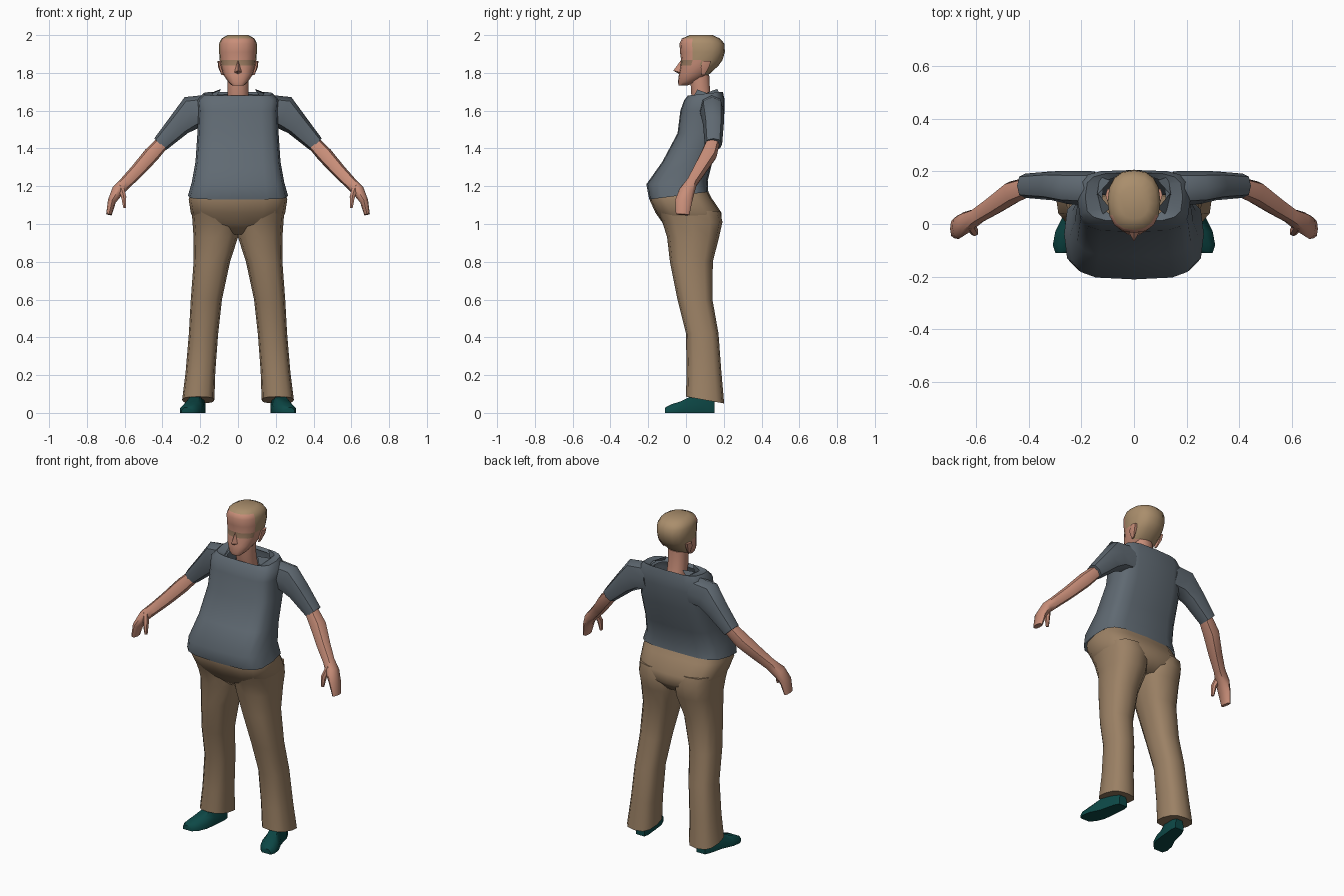
import bpy, bmesh, math
from mathutils import Vector

if "Cube" in bpy.data.objects:
    bpy.data.objects.remove(bpy.data.objects["Cube"])


def material(name, rgb):
    m = bpy.data.materials.new(name)
    m.diffuse_color = (*rgb, 1)
    m.use_nodes = True
    m.node_tree.nodes["Principled BSDF"].inputs["Base Color"].default_value = m.diffuse_color
    return m


SHIRT = material("slate_cloth", (0.115, 0.142, 0.168))
PANTS = material("tan_cloth", (0.33, 0.22, 0.13))
SKIN = material("skin", (0.58, 0.27, 0.19))
HAIR = material("sandy_hair", (0.40, 0.27, 0.15))
EYES = material("eye_shade", (0.33, 0.20, 0.12))
SHOE = material("dark_teal", (0.004, 0.065, 0.062))


def superellipse(n, p):
    for i in range(n):
        t = 2 * math.pi * (i + 0.0) / n
        c, s = math.cos(t), math.sin(t)
        yield (math.copysign(abs(c) ** p, c) if abs(c) > 1e-6 else 0,
               math.copysign(abs(s) ** p, s) if abs(s) > 1e-6 else 0)


def level_ring(z, x0, x1, y0, y1, shear=0, n=12, p=0.7):
    """Horizontal ring fitted in a box; shear tilts it towards the back."""
    cx, cy = (x0 + x1) / 2, (y0 + y1) / 2
    return [Vector((cx + (x1 - x0) / 2 * a, cy + (y1 - y0) / 2 * b, z + shear * b))
            for a, b in superellipse(n, p)]


def tube_rings(path, n=8, p=0.85):
    """Rings square to a path of (x, y, z, radius in y, other radius)."""
    pts = [Vector(q[:3]) for q in path]
    rings = []
    for i, q in enumerate(path):
        t = (pts[min(i + 1, len(pts) - 1)] - pts[max(i - 1, 0)]).normalized()
        u = Vector((0, 1, 0))
        u = (u - t * u.dot(t)).normalized()
        v = t.cross(u)
        rings.append([pts[i] + u * a * q[3] + v * b * q[4] for a, b in superellipse(n, p)])
    return rings


def finish(name, bm, mats, mirror=False, angle=50):
    me = bpy.data.meshes.new(name)
    bm.to_mesh(me)
    bm.free()
    ob = bpy.data.objects.new(name, me)
    bpy.context.collection.objects.link(ob)
    for m in mats:
        me.materials.append(m)
    bpy.ops.object.select_all(action='DESELECT')
    ob.select_set(True)
    bpy.context.view_layer.objects.active = ob
    bpy.ops.object.shade_smooth_by_angle(angle=math.radians(angle))
    if mirror:
        ob.modifiers.new("mirror", 'MIRROR')
    return ob


def loft(name, rings, mats, caps=(True, True), mirror=False, rule=None, angle=50):
    bm = bmesh.new()
    vs = [[bm.verts.new(c) for c in r] for r in rings]
    n = len(rings[0])
    for a, b in zip(vs, vs[1:]):
        for i in range(n):
            bm.faces.new((a[i], a[(i + 1) % n], b[(i + 1) % n], b[i]))
    if caps[0]:
        bm.faces.new(vs[0][::-1])
    if caps[1]:
        bm.faces.new(vs[-1])
    bmesh.ops.recalc_face_normals(bm, faces=bm.faces)
    if rule:
        for f in bm.faces:
            f.material_index = rule(f.calc_center_median())
    return finish(name, bm, mats, mirror, angle)


# Shirt body with a round belly, flared hem and open neckline
shirt = [(1.15, .265, -.195, .118, .02), (1.22, .245, -.21, .115, .01),
         (1.33, .225, -.125, .14, 0), (1.48, .215, -.045, .188, 0),
         (1.60, .21, -.03, .205, 0), (1.655, .215, -.01, .205, 0),
         (1.69, .185, .01, .195, .01), (1.675, .12, .03, .18, .01)]
loft("shirt_body", [level_ring(z, -w, w, f, b, s, 16, .55) for z, w, f, b, s in shirt],
     [SHIRT], caps=(False, False))

# Sleeves
loft("sleeves", tube_rings([(.15, .135, 1.60, .065, .085), (.245, .138, 1.59, .063, .09),
                            (.31, .145, 1.527, .055, .064), (.412, .145, 1.422, .046, .044)]),
     [SHIRT], mirror=True)

# Collar points
bm = bmesh.new()
for tri in (((.13, .18, 1.685), (.09, .165, 1.715), (.14, .11, 1.695)),
            ((.12, .035, 1.668), (.09, .06, 1.712), (.14, .12, 1.69))):
    bm.faces.new([bm.verts.new(c) for c in tri])
finish("collar", bm, [SHIRT], mirror=True)

# Forearms running into flat hands
loft("arms", tube_rings([(.39, .145, 1.44, .036, .036), (.46, .12, 1.365, .044, .042),
                         (.535, .068, 1.28, .036, .037), (.595, .03, 1.218, .030, .033),
                         (.638, .005, 1.175, .042, .032), (.668, -.013, 1.12, .045, .022),
                         (.683, -.018, 1.05, .036, .015)]), [SKIN], mirror=True)
loft("thumbs", tube_rings([(.622, -.005, 1.20, .018, .018), (.605, -.03, 1.145, .017, .015),
                           (.600, -.035, 1.085, .009, .008)], 6), [SKIN], mirror=True)

# Trouser seat
seat = [(1.165, .25, -.188, .112, .018), (1.13, .261, -.19, .135, .008), (1.06, .25, -.162, .188, 0),
        (1.0, .225, -.12, .187, 0), (.945, .13, -.06, .14, 0)]
loft("trouser_seat", [level_ring(z, -w, w, f, b, s, 16, .65) for z, w, f, b, s in seat], [PANTS])

# Trouser legs
legs = [(1.07, .01, .245, -.15, .18, 0), (1.01, .0, .241, -.125, .193, 0),
        (.93, .0, .235, -.10, .175, 0), (.80, .042, .235, -.085, .142, 0),
        (.60, .085, .25, -.045, .14, 0), (.42, .105, .26, .0, .172, 0),
        (.22, .12, .277, .003, .187, 0), (.068, .125, .296, .0, .202, -.018)]
loft("trouser_legs", [level_ring(*q, 12, .75) for q in legs], [PANTS], mirror=True)

# Shoes: flat-soled sections from heel to toe
shoes = [(.205, .15, .028, .07), (.21, .12, .038, .095), (.225, .03, .045, .09),
         (.243, -.03, .056, .06), (.258, -.08, .05, .045), (.268, -.11, .03, .028)]
outline = [(-1, 0), (-1, .5), (-.55, 1), (.55, 1), (1, .5), (1, 0)]
loft("shoes", [[Vector((x + a * w, y, b * h)) for a, b in outline] for x, y, w, h in shoes],
     [SHOE], mirror=True)

# Neck
loft("neck", [level_ring(z, -.056, .056, f, b, 0, 10, .85)
              for z, f, b in ((1.62, .045, .15), (1.69, .025, .13), (1.79, .02, .125))], [SKIN])


# Head, coloured by hairline and eye band
def head_colour(c):
    if c.z > 1.975 or (c.z > 1.865 and c.y > .035) or (c.z > 1.79 and c.y > .085):
        return 1
    if 1.838 < c.z < 1.868 and c.y < .03 and abs(c.x) > .02:
        return 2
    return 0


head = [(1.732, .03, -.038, .005), (1.75, .05, -.043, .05), (1.79, .078, -.038, .12),
        (1.838, .092, -.03, .172), (1.868, .097, -.026, .193), (1.91, .1, -.032, .206),
        (1.955, .1, -.034, .203), (1.982, .088, -.022, .18), (2.0, .055, .02, .14)]
loft("head", [level_ring(z, -w, w, f, b, 0, 16, .85) for z, w, f, b in head],
     [SKIN, HAIR, EYES], rule=head_colour)

# Nose wedge
bm = bmesh.new()
top, tip, base, left, right = [bm.verts.new(c) for c in (
    (0, -.026, 1.868), (0, -.067, 1.812), (0, -.035, 1.793), (-.021, -.03, 1.803), (.021, -.03, 1.803))]
for f in ((top, left, tip), (top, tip, right), (tip, left, base), (tip, base, right)):
    bm.faces.new(f)
finish("nose", bm, [SKIN])

# Ears
loft("ears", [level_ring(z, .078, x, f, b, 0, 6, .9) for z, x, f, b in
              ((1.79, .088, .08, .10), (1.83, .105, .075, .125), (1.862, .108, .085, .135))],
     [SKIN], mirror=True)
